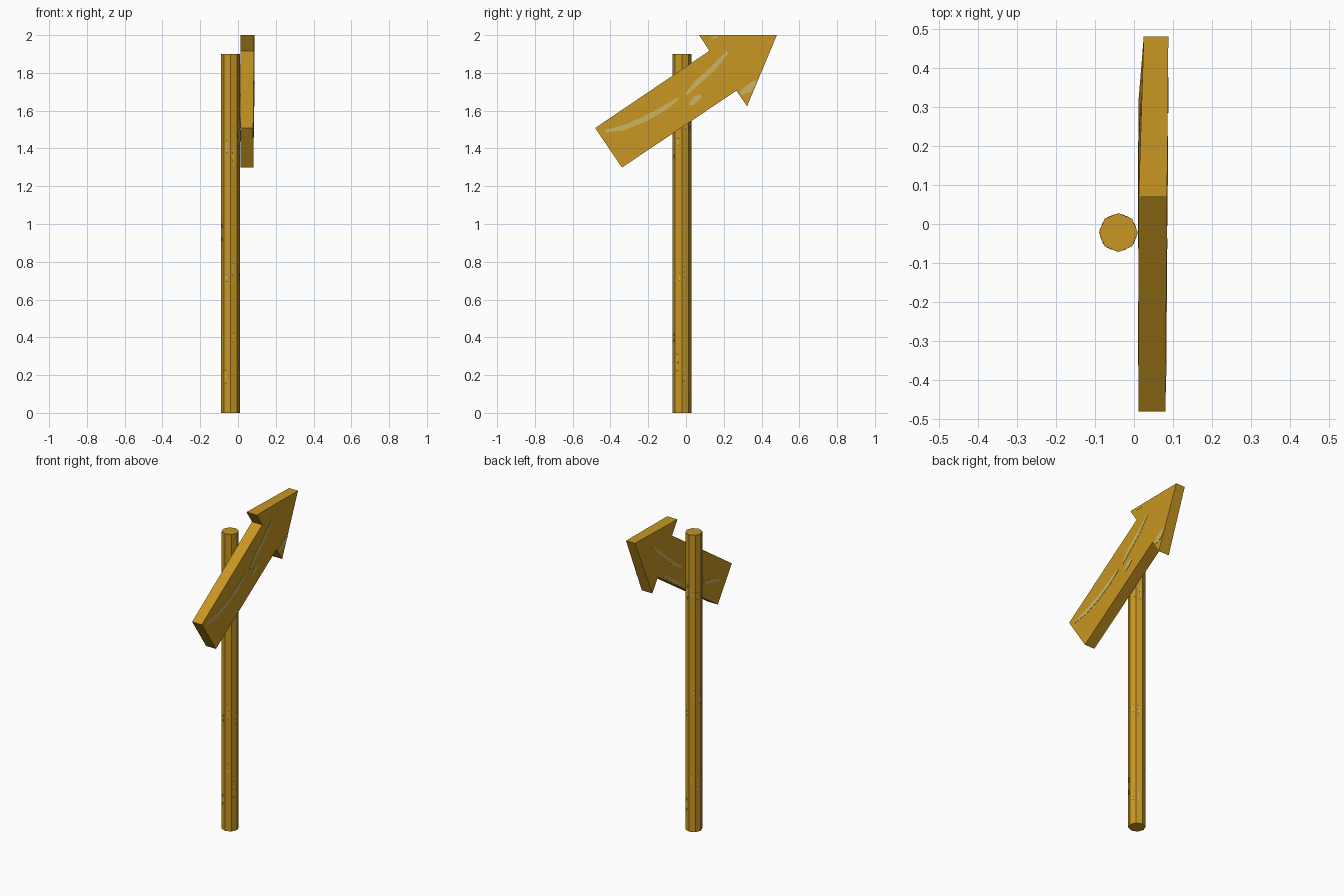
import bpy, bmesh, math, random
from mathutils import Vector

if "Cube" in bpy.data.objects:
    bpy.data.objects.remove(bpy.data.objects["Cube"])

random.seed(4)


def material(name, rgb):
    m = bpy.data.materials.new(name)
    m.diffuse_color = (*rgb, 1)
    m.use_nodes = True
    m.node_tree.nodes["Principled BSDF"].inputs["Base Color"].default_value = m.diffuse_color
    return m


wood = material("golden wood", (0.578, 0.305, 0.016))
grain = material("pale grain", (0.60, 0.46, 0.12))


def finish(bm, name, mat):
    bmesh.ops.recalc_face_normals(bm, faces=bm.faces)
    me = bpy.data.meshes.new(name)
    bm.to_mesh(me)
    bm.free()
    me.materials.append(mat)
    ob = bpy.data.objects.new(name, me)
    bpy.context.collection.objects.link(ob)
    return ob


def prism(bm, inner, outer, caps):
    """Solid between two matching outlines, capped with the index lists in caps."""
    a = [bm.verts.new(p) for p in inner]
    b = [bm.verts.new(p) for p in outer]
    n = len(a)
    for c in caps:
        bm.faces.new([a[i] for i in c])
        bm.faces.new([b[i] for i in reversed(c)])
    for i in range(n):
        j = (i + 1) % n
        bm.faces.new((a[i], b[i], b[j], a[j]))


# post: octagonal pole
PX, PY, R, H = -0.04, -0.022, 0.05, 1.9
bpy.ops.mesh.primitive_cylinder_add(vertices=8, radius=R, depth=H, location=(PX, PY, H / 2))
post = bpy.context.object
post.name = "post"
post.data.materials.append(wood)


# arrow board: slightly uneven slab, its back tapering towards the tip
def front_x(y, z):
    return 0.0842 + 0.0079 * y


def back_x(y, z):
    d = (y - 0.195) * 0.832 + (z - 1.81) * 0.555
    return 0.012 + 0.013 * max(0, d) / 0.343


outline = [(-0.339, 1.299), (0.267, 1.706), (0.323, 1.623), (0.481, 2.0),
           (0.069, 2.0), (0.124, 1.917), (-0.481, 1.508)]
bm = bmesh.new()
prism(bm, [(back_x(y, z), y, z) for y, z in outline],
      [(front_x(y, z), y, z) for y, z in outline],
      [(0, 1, 5, 6), (1, 2, 3, 4, 5)])
finish(bm, "arrow_board", wood)


# grain streaks: thin tapered plates on the two broad faces of the board
def streak(bm, pts, width, surface, side):
    pts = [Vector(p) for p in pts]
    left, right = [], []
    for i, p in enumerate(pts):
        t = (pts[min(i + 1, len(pts) - 1)] - pts[max(i - 1, 0)]).normalized()
        w = width * (0.25 if i in (0, len(pts) - 1) else 0.5)
        off = Vector((-t.y, t.x)) * w
        left.append(p + off)
        right.append(p - off)
    loop = left + right[::-1]
    n = len(loop)
    caps = [(i, i + 1, n - 2 - i, n - 1 - i) for i in range(len(pts) - 1)]
    prism(bm, [(surface(*p) - side * 0.001, *p) for p in loop],
          [(surface(*p) + side * 0.0015, *p) for p in loop], caps)


front_streaks = [
    ([(-0.43, 1.49), (-0.33, 1.51), (-0.22, 1.555), (-0.12, 1.61), (-0.04, 1.665)], 0.028),
    ([(0.0, 1.685), (0.06, 1.75), (0.14, 1.82), (0.22, 1.91)], 0.028),
    ([(0.02, 1.63), (0.05, 1.66), (0.08, 1.68)], 0.035),
    ([(0.29, 1.69), (0.33, 1.715), (0.37, 1.755)], 0.04),
    ([(0.13, 1.985), (0.15, 1.988), (0.17, 1.99)], 0.015),
]
back_streaks = [
    ([(0.306, 1.91), (0.22, 1.83), (0.12, 1.74), (0.03, 1.68)], 0.025),
    ([(0.21, 1.69), (0.10, 1.615), (-0.06, 1.51)], 0.02),
    ([(-0.20, 1.49), (-0.28, 1.475), (-0.36, 1.445)], 0.03),
]
bm = bmesh.new()
for pts, w in front_streaks:
    streak(bm, pts, w, front_x, 1)
for pts, w in back_streaks:
    streak(bm, pts, w, back_x, -1)
finish(bm, "board_grain", grain)

# grain streaks: short slivers up the sides of the post
bm = bmesh.new()
apothem = R * math.cos(math.pi / 8)
for k in range(8):
    a = math.radians(22.5 + 45 * k)
    n = Vector((math.cos(a), math.sin(a), 0))
    t = Vector((-n.y, n.x, 0))
    for base in (0.1, 0.7, 1.25):
        z = base + random.uniform(0, 0.3)
        h = random.uniform(0.06, 0.12)
        c = Vector((PX, PY, z)) + n * apothem + t * random.uniform(-0.01, 0.01)
        loop = [c + t * u + Vector((0, 0, v))
                for u, v in ((0, -h / 2), (0.004, 0), (0, h / 2), (-0.004, 0))]
        prism(bm, [p - n * 0.001 for p in loop], [p + n * 0.0008 for p in loop], [(0, 1, 2, 3)])
finish(bm, "post_grain", grain)
